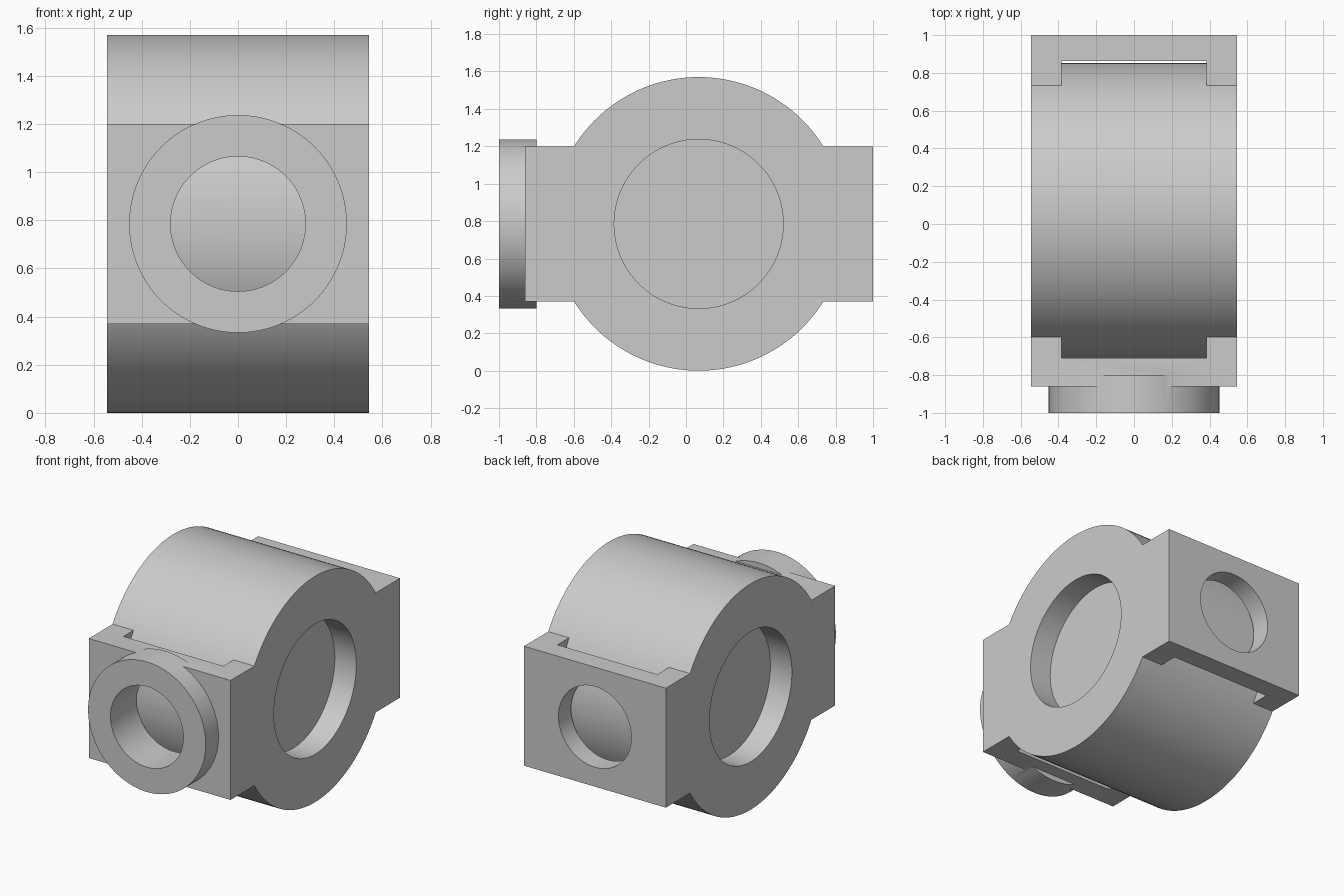
import bpy
import math

old = bpy.data.objects.get("Cube")
if old:
    bpy.data.objects.remove(old, do_unlink=True)

HALF_WIDTH = 0.545          # half the housing width along x
AXIS_Y, AXIS_Z = 0.068, 0.785
DRUM_R, RING_R, PORT_R = 0.785, 0.452, 0.28
SLOT_HALF = 0.384
RECESS = 0.165

grey = bpy.data.materials.new("plain grey")
grey.use_nodes = True
colour = (0.6, 0.6, 0.6, 1)
grey.diffuse_color = colour
grey.node_tree.nodes["Principled BSDF"].inputs["Base Color"].default_value = colour


def box(name, x, y, z):
    """Box from (low, high) ranges along each axis."""
    middle = [(a + b) / 2 for a, b in (x, y, z)]
    bpy.ops.mesh.primitive_cube_add(size=1, location=middle)
    ob = bpy.context.object
    ob.name = name
    ob.scale = [b - a for a, b in (x, y, z)]
    bpy.ops.object.transform_apply(location=True, rotation=True, scale=True)
    ob.data.materials.append(grey)
    return ob


def cylinder(name, axis, radius, low, high):
    """Cylinder along x or y, centred on the housing axis."""
    mid = (low + high) / 2
    along_x = axis == "x"
    place = (mid, AXIS_Y, AXIS_Z) if along_x else (0, mid, AXIS_Z)
    turn = (0, math.pi / 2, 0) if along_x else (math.pi / 2, 0, 0)
    bpy.ops.mesh.primitive_cylinder_add(vertices=128, radius=radius,
                                        depth=high - low, location=place, rotation=turn)
    ob = bpy.context.object
    ob.name = name
    bpy.ops.object.transform_apply(location=True, rotation=True, scale=True)
    ob.data.materials.append(grey)
    return ob


def combine(target, tool, operation):
    """Apply a boolean and discard the tool."""
    mod = target.modifiers.new(operation.lower(), "BOOLEAN")
    mod.operation = operation
    mod.solver = "EXACT"
    mod.object = tool
    bpy.context.view_layer.objects.active = target
    bpy.ops.object.modifier_apply(modifier=mod.name)
    bpy.data.objects.remove(tool, do_unlink=True)


# Rectangular block, opened in the middle so pockets remain beside the drum
housing = box("valve_housing", (-HALF_WIDTH, HALF_WIDTH), (-0.86, 1.0), (0.37, 1.2))
combine(housing, box("pocket", (-SLOT_HALF, SLOT_HALF), (-0.71, 0.862), (0, 2)), "DIFFERENCE")

# Round collar on the front, and the port through both end walls
combine(housing, cylinder("collar", "y", RING_R, -1.0, -0.8), "UNION")
combine(housing, cylinder("port", "y", PORT_R, -1.2, 1.2), "DIFFERENCE")

# Main drum across the housing
combine(housing, cylinder("drum", "x", DRUM_R, -HALF_WIDTH, HALF_WIDTH), "UNION")

# Round recess in each side
for side in (-1, 1):
    ends = sorted((side * (HALF_WIDTH - RECESS), side * (HALF_WIDTH + 0.1)))
    combine(housing, cylinder("recess", "x", RING_R, *ends), "DIFFERENCE")

# Smooth round walls with crisp edges
bpy.ops.object.select_all(action="DESELECT")
housing.select_set(True)
bpy.context.view_layer.objects.active = housing
bpy.ops.object.shade_smooth_by_angle(angle=math.radians(30))
